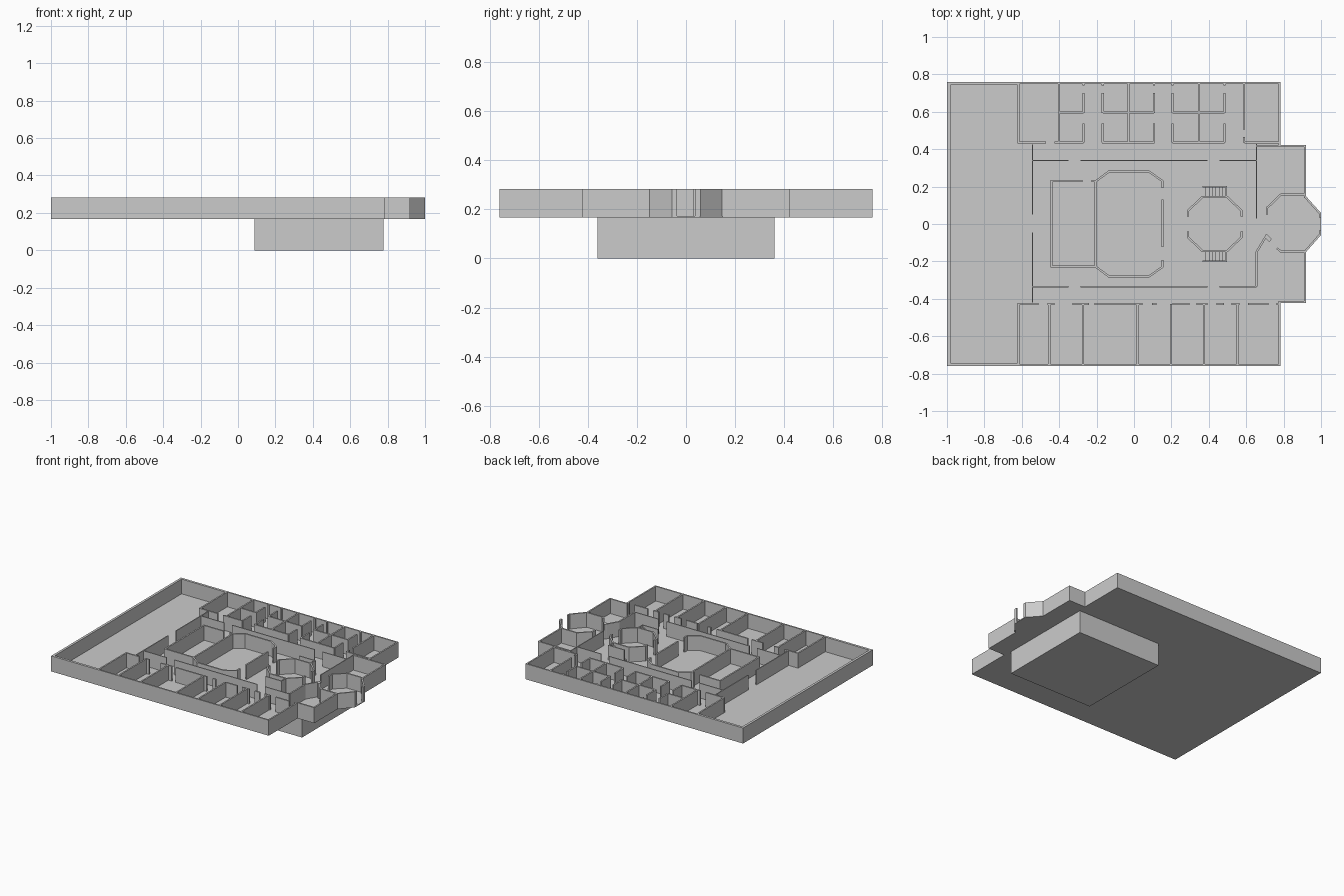
import bpy, bmesh
from mathutils import Vector

Z0, Z1, TOP = 0.168, 0.174, 0.283   # slab underside, floor level, wall top
T = 0.011                           # usual wall thickness


def finish(name, bm):
    bmesh.ops.recalc_face_normals(bm, faces=bm.faces)
    me = bpy.data.meshes.new(name)
    bm.to_mesh(me)
    bm.free()
    ob = bpy.data.objects.new(name, me)
    bpy.context.collection.objects.link(ob)
    return ob


def prism(bm, pts, z0, z1):
    lo = [bm.verts.new((x, y, z0)) for x, y in pts]
    hi = [bm.verts.new((x, y, z1)) for x, y in pts]
    bm.faces.new(lo[::-1])
    bm.faces.new(hi)
    n = len(pts)
    for i in range(n):
        j = (i + 1) % n
        bm.faces.new((lo[i], lo[j], hi[j], hi[i]))


def box(bm, x0, x1, y0, y1, z0, z1):
    prism(bm, [(x0, y0), (x1, y0), (x1, y1), (x0, y1)], z0, z1)


def path(bm, pts, t=T):
    """Mitred wall following a polyline in plan."""
    p = [Vector(q) for q in pts]
    left, right = [], []
    for i, q in enumerate(p):
        dirs = []
        if i > 0:
            dirs.append((q - p[i - 1]).normalized())
        if i < len(p) - 1:
            dirs.append((p[i + 1] - q).normalized())
        norms = [Vector((-d.y, d.x)) for d in dirs]
        m = sum(norms, Vector((0, 0))).normalized()
        off = m * (t / 2 / m.dot(norms[0]))
        left.append(q + off)
        right.append(q - off)
    prism(bm, [tuple(v) for v in left + right[::-1]], Z1, TOP)


def run_x(bm, y, spans, t=T):
    for a, b in spans:
        path(bm, [(a, y), (b, y)], t)


def run_y(bm, x, spans, t=T):
    for a, b in spans:
        path(bm, [(x, a), (x, b)], t)


# Basement block
bm = bmesh.new()
box(bm, 0.087, 0.777, -0.36, 0.36, 0, Z0)
finish("basement", bm)

# Floor slab with the side blocks and the bay
half = [(1, 0.058), (0.92, 0.148), (0.92, 0.422), (0.784, 0.422), (0.784, 0.76), (-1, 0.76)]
bm = bmesh.new()
prism(bm, half + [(x, -y) for x, y in half[::-1]], Z0, Z1)
finish("floor_slab", bm)

# Outer walls
bm = bmesh.new()
for s in (1, -1):
    path(bm, [(-0.62, s * 0.7545), (0.7785, s * 0.7545), (0.7785, s * 0.42)])
    path(bm, [(0.655 if s > 0 else 0.773, s * 0.4165), (0.9145, s * 0.4165), (0.9145, s * 0.14)])
path(bm, [(-0.62, 0.751), (-0.991, 0.751), (-0.991, -0.751), (-0.62, -0.751)], 0.018)
finish("outer_walls", bm)

# Bay: side walls, angled faces and a doorway at the end
bm = bmesh.new()
path(bm, [(0.71, 0.05), (0.71, 0.085), (0.785, 0.157), (0.915, 0.157),
          (0.915, 0.145), (0.995, 0.056), (0.995, 0.036)])
path(bm, [(0.765, -0.13), (0.785, -0.147), (0.915, -0.147),
          (0.995, -0.056), (0.995, -0.036)])
path(bm, [(0.703, -0.062), (0.73, -0.088)], 0.02)
path(bm, [(0.655, -0.335), (0.655, -0.15), (0.71, -0.058)])
run_y(bm, 0.655, [(0.34, 0.435), (0.03, 0.34)], 0.006)
finish("bay_walls", bm)

# Upper row of small rooms
bm = bmesh.new()
run_x(bm, 0.436, [(-0.623, -0.47), (-0.425, -0.27), (-0.17, 0.11), (0.205, 0.485), (0.59, 0.784)])
for x in (-0.617, -0.4, -0.03, 0.347):
    run_y(bm, x, [(0.436, 0.755)])
for x in (-0.27, -0.167, 0.108, 0.207, 0.483):
    run_y(bm, x, [(0.436, 0.537), (0.593, 0.7), (0.74, 0.755)])
run_y(bm, 0.587, [(0.436, 0.465), (0.505, 0.755)])
run_x(bm, 0.596, [(-0.4, -0.27), (-0.167, 0.108), (0.207, 0.483)])
finish("upper_room_walls", bm)

# Lower row of rooms
bm = bmesh.new()
run_x(bm, -0.428, [(-0.623, -0.51), (-0.463, -0.425), (-0.33, -0.24), (-0.21, 0.045),
                   (0.095, 0.12), (0.205, 0.297), (0.335, 0.393), (0.44, 0.48),
                   (0.52, 0.565), (0.61, 0.72), (0.762, 0.784)])
for x in (-0.617, -0.453, -0.273, 0.02, 0.197, 0.375, 0.553):
    run_y(bm, x, [(-0.755, -0.428)])
finish("lower_room_walls", bm)

# Corridor walls
bm = bmesh.new()
for y in (0.34, -0.335):
    run_x(bm, y, [(-0.543, -0.35), (-0.286, 0.393), (0.457, 0.655)], 0.007)
run_y(bm, -0.543, [(0.05, 0.425), (-0.42, -0.045)], 0.007)
finish("corridor_walls", bm)

# Central hall: rectangular room plus a room with cut corners
bm = bmesh.new()
path(bm, [(-0.275, 0.23), (-0.44, 0.23), (-0.44, -0.227), (-0.205, -0.227)])
run_x(bm, 0.23, [(-0.228, -0.205)])
run_y(bm, -0.205, [(-0.23, 0.235)])
for s in (1, -1):
    path(bm, [(-0.205, s * 0.228), (-0.135, s * 0.28), (0.08, s * 0.28),
              (0.152, s * 0.23), (0.152, s * 0.193)])
run_y(bm, 0.152, [(-0.123, 0.13)])
finish("hall_walls", bm)

# Octagonal lobby with a stair on each side
bm = bmesh.new()
for s in (1, -1):
    path(bm, [(0.288, s * 0.04), (0.288, s * 0.07), (0.366, s * 0.145), (0.497, s * 0.145),
              (0.576, s * 0.07), (0.576, s * 0.04)])
    path(bm, [(0.366, s * 0.198), (0.494, s * 0.198), (0.494, s * 0.145)], 0.008)
finish("lobby_walls", bm)

bm = bmesh.new()
N, W = 6, 0.018
for s in (1, -1):
    for i in range(N):
        x = 0.382 + i * W
        y0, y1 = sorted((s * 0.15, s * 0.194))
        box(bm, x, x + W, y0, y1, Z1, Z1 + (i + 1) * 0.015)
finish("stairs", bm)
